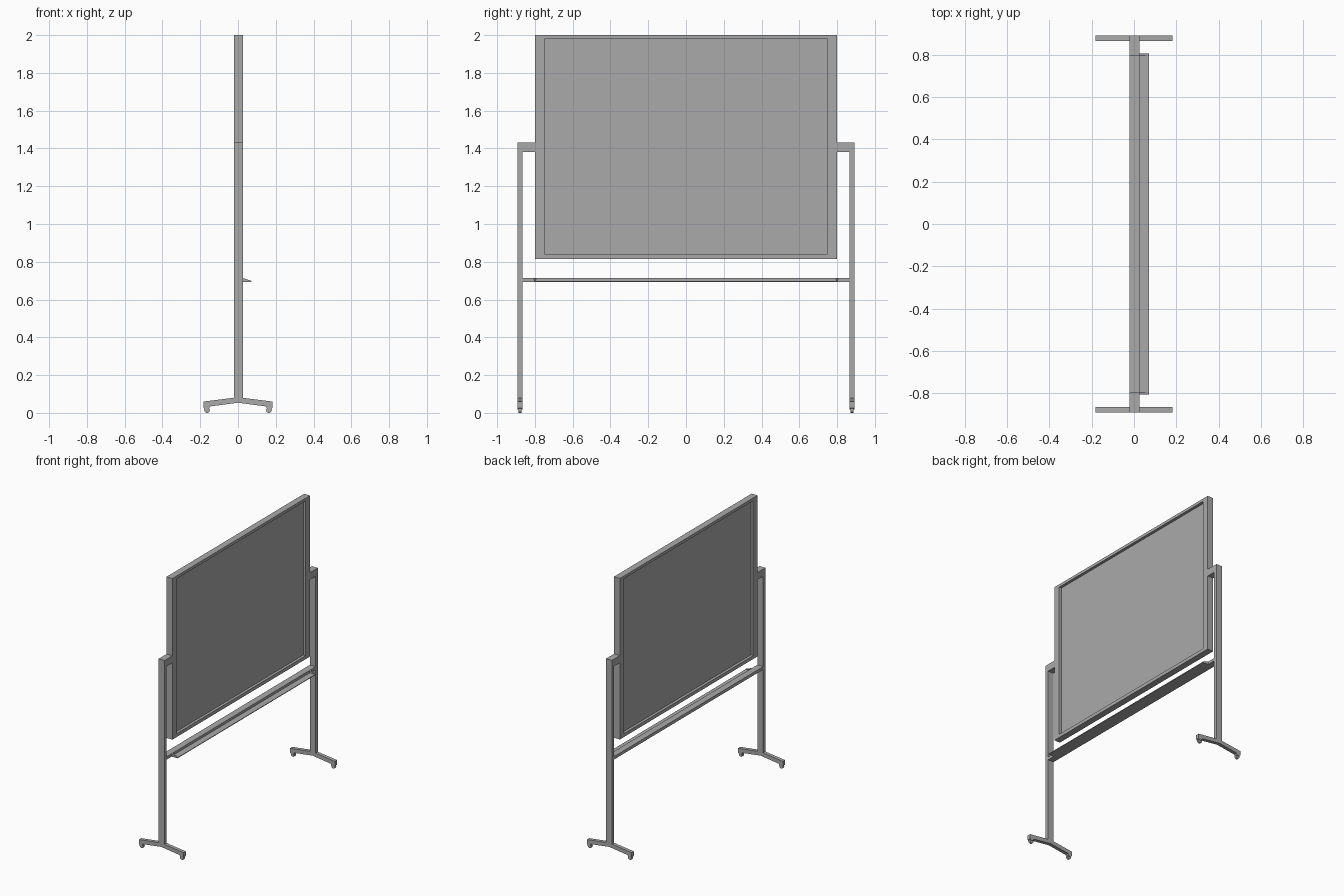
import bpy, bmesh, math
from mathutils import Vector

cube = bpy.data.objects.get("Cube")
if cube:
    bpy.data.objects.remove(cube, do_unlink=True)

grey = bpy.data.materials.new("plain grey")
grey.use_nodes = True
COLOUR = (0.4, 0.4, 0.4, 1)
grey.diffuse_color = COLOUR
grey.node_tree.nodes["Principled BSDF"].inputs["Base Color"].default_value = COLOUR


def finish(name, bm):
    bmesh.ops.recalc_face_normals(bm, faces=bm.faces)
    mesh = bpy.data.meshes.new(name)
    bm.to_mesh(mesh)
    bm.free()
    mesh.materials.append(grey)
    obj = bpy.data.objects.new(name, mesh)
    bpy.context.collection.objects.link(obj)
    return obj


def prism(name, profile, y0, y1):
    """Extrude an (x, z) profile along y."""
    bm = bmesh.new()
    face = bm.faces.new([bm.verts.new((x, y0, z)) for x, z in profile])
    new = bmesh.ops.extrude_face_region(bm, geom=[face])["geom"]
    bmesh.ops.translate(bm, vec=Vector((0, y1 - y0, 0)),
                        verts=[v for v in new if isinstance(v, bmesh.types.BMVert)])
    return finish(name, bm)


def box(name, x, y, z):
    return prism(name, [(x[0], z[0]), (x[1], z[0]), (x[1], z[1]), (x[0], z[1])], *y)


DEPTH = (-0.022, 0.026)
MID = sum(DEPTH) / 2
HALF_BOARD, HALF_PANEL = 0.80, 0.75
BOTTOM, TOP = 0.815, 2.0
PANEL_BOTTOM, PANEL_TOP = 0.84, 1.979

# Board: four frame bars around a thin panel recessed on both sides
box("frame_top", DEPTH, (-HALF_BOARD, HALF_BOARD), (PANEL_TOP, TOP))
box("frame_bottom", DEPTH, (-HALF_BOARD, HALF_BOARD), (BOTTOM, PANEL_BOTTOM))
box("board_panel", (MID - 0.004, MID + 0.004), (-HALF_PANEL, HALF_PANEL),
    (PANEL_BOTTOM, PANEL_TOP))

# Cross rail and pen tray
box("cross_rail", DEPTH, (-0.866, 0.866), (0.693, 0.715))
box("tray_floor", (DEPTH[1], 0.072), (-HALF_BOARD, HALF_BOARD), (0.692, 0.697))

# Foot outline: shallow arch with a downturned block at each end
half_foot = [(0.182, 0.06), (0.182, 0.026), (0.172, 0.018), (0.154, 0.018), (0.15, 0.034)]
foot = ([(0, 0.083)] + half_foot + [(0, 0.054)]
        + [(-x, z) for x, z in reversed(half_foot)])


def wheel(name, x, y):
    bm = bmesh.new()
    bmesh.ops.create_cone(bm, cap_ends=True, segments=20, radius1=0.015,
                          radius2=0.015, depth=0.016)
    obj = finish(name, bm)
    obj.rotation_euler.x = math.pi / 2
    obj.location = (x, y, 0.015)
    bpy.context.view_layer.objects.active = obj
    obj.select_set(True)
    bpy.ops.object.shade_smooth_by_angle(angle=math.radians(35))
    obj.select_set(False)


bpy.ops.object.select_all(action='DESELECT')
for side, s in (("left", -1), ("right", 1)):
    def span(a, b):
        return sorted((s * a, s * b))
    end = "near" if s < 0 else "far"
    box(f"{end}_frame_side", DEPTH, span(HALF_PANEL, HALF_BOARD), (PANEL_BOTTOM, PANEL_TOP))
    box(f"{end}_post", DEPTH, span(0.866, 0.892), (0.06, 1.432))
    box(f"{end}_board_bracket", DEPTH, span(HALF_BOARD, 0.866), (1.38, 1.432))
    prism(f"{end}_foot", foot, *span(0.866, 0.892))
    prism(f"{end}_tray_end", [(DEPTH[1], 0.692), (0.072, 0.692), (0.072, 0.698),
                              (DEPTH[1], 0.714)], *span(0.795, 0.806))
    for x in (-0.164, 0.164):
        wheel(f"{end}_caster_{'back' if x < 0 else 'front'}", x, s * 0.879)
